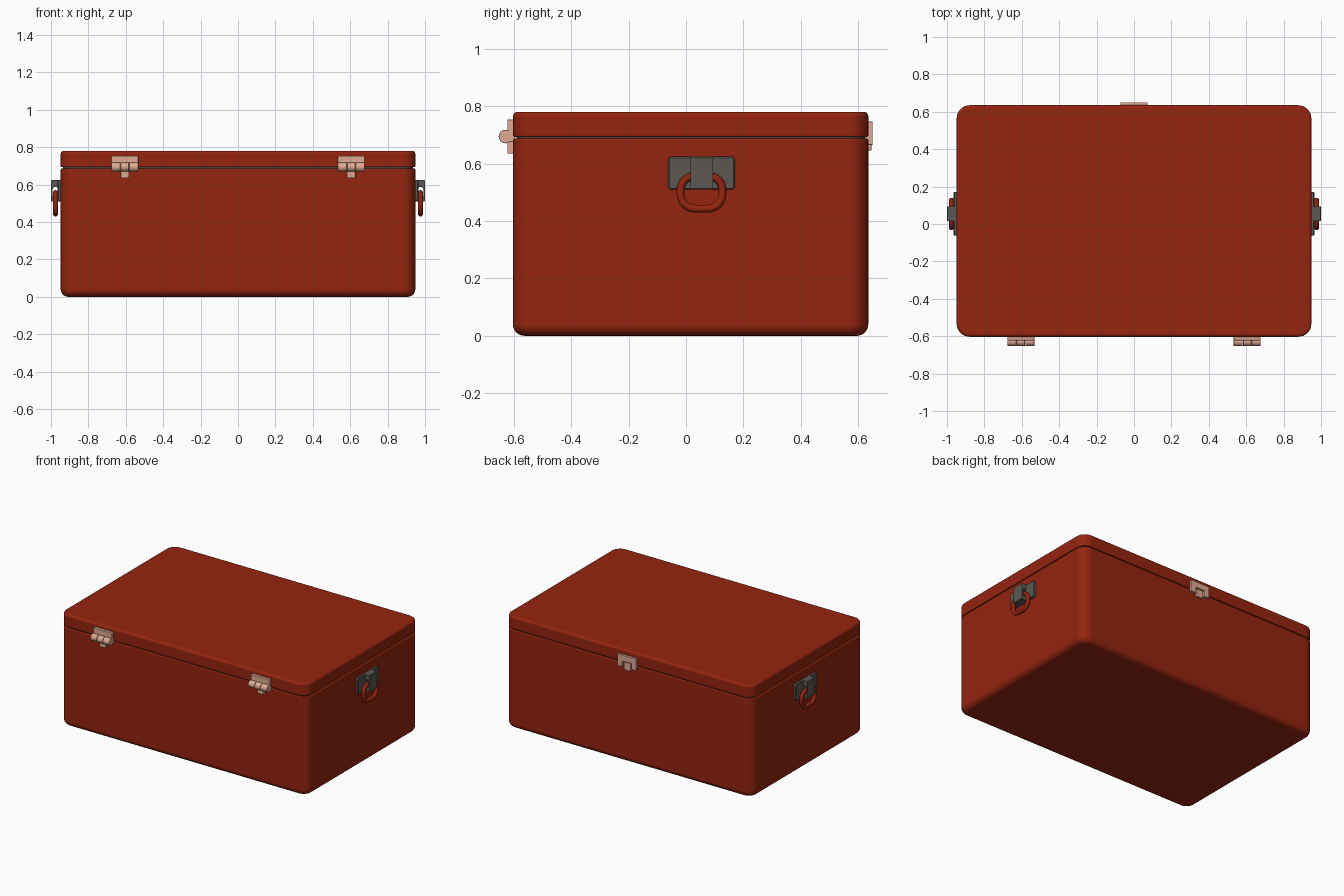
import bpy, bmesh, math
from mathutils import Vector

if "Cube" in bpy.data.objects:
    bpy.data.objects.remove(bpy.data.objects["Cube"])


def material(name, rgb):
    m = bpy.data.materials.new(name)
    m.diffuse_color = (*rgb, 1)
    m.use_nodes = True
    m.node_tree.nodes["Principled BSDF"].inputs["Base Color"].default_value = m.diffuse_color
    return m


RED = material("brick red", (0.30, 0.018, 0.005))
TAN = material("pale copper", (0.74, 0.40, 0.29))
GREY = material("dark grey", (0.107, 0.098, 0.084))


def finish(bm, name, mat, bevel=0):
    bmesh.ops.recalc_face_normals(bm, faces=bm.faces)
    me = bpy.data.meshes.new(name)
    bm.to_mesh(me)
    bm.free()
    me.materials.append(mat)
    ob = bpy.data.objects.new(name, me)
    bpy.context.collection.objects.link(ob)
    if bevel:
        b = ob.modifiers.new("Bevel", 'BEVEL')
        b.width, b.segments = bevel, 2
    bpy.ops.object.select_all(action='DESELECT')
    ob.select_set(True)
    bpy.context.view_layer.objects.active = ob
    bpy.ops.object.shade_smooth_by_angle(angle=math.radians(35))
    wn = ob.modifiers.new("WeightedNormal", 'WEIGHTED_NORMAL')
    wn.keep_sharp = True
    return ob


def rounded_rect(hu, hv, r, off, n=8):
    """Rounded rectangle, grown outward by off."""
    pts = []
    for q, (su, sv) in enumerate([(1, 1), (-1, 1), (-1, -1), (1, -1)]):
        for i in range(n + 1):
            a = math.pi / 2 * (q + i / n)
            pts.append((su * (hu - r) + (r + off) * math.cos(a),
                        sv * (hv - r) + (r + off) * math.sin(a)))
    return pts


def loft(name, mat, hu, hv, r, rings, place, closed=False):
    """Stack rounded rectangles given as (offset, height)."""
    bm = bmesh.new()
    loops = [[bm.verts.new(place(u, v, h)) for u, v in rounded_rect(hu, hv, r, off)]
             for off, h in rings]
    n = len(loops[0])
    pairs = list(zip(loops, loops[1:]))
    if closed:
        pairs.append((loops[-1], loops[0]))
    else:
        bm.faces.new(loops[0])
        bm.faces.new(loops[-1])
    for a, b in pairs:
        for i in range(n):
            j = (i + 1) % n
            bm.faces.new((a[i], a[j], b[j], b[i]))
    return finish(bm, name, mat)


def fillet(z, r, up, n=6):
    """Quarter-round rings at the bottom (up=1) or top (up=-1)."""
    out = []
    for i in range(n + 1):
        a = math.pi / 2 * i / n
        out.append((-r * (1 - math.sin(a)), z + up * r * (1 - math.cos(a))))
    return out if up > 0 else out[::-1]


def box(name, mat, x, y, z, bevel=0.003):
    bm = bmesh.new()
    bmesh.ops.create_cube(bm, size=1)
    for v in bm.verts:
        v.co = Vector([(a + b) / 2 + c * (b - a) for (a, b), c in zip((x, y, z), v.co)])
    return finish(bm, name, mat, bevel)


def prism(name, mat, profile, place, w0, w1, bevel=0):
    """Extrude a 2D profile between w0 and w1."""
    bm = bmesh.new()
    a = [bm.verts.new(place(u, v, w0)) for u, v in profile]
    b = [bm.verts.new(place(u, v, w1)) for u, v in profile]
    bm.faces.new(a)
    bm.faces.new(b)
    for i in range(len(a)):
        j = (i + 1) % len(a)
        bm.faces.new((a[i], a[j], b[j], b[i]))
    return finish(bm, name, mat, bevel)


# Chest body, seam strip and lid
CY, HX, HY, R = 0.016, 0.948, 0.619, 0.07
upright = lambda u, v, h: (u, v + CY, h)
loft("chest_body", RED, HX, HY, R,
     fillet(0, 0.04, 1) + fillet(0.687, 0.006, -1, 3), upright)
loft("seam_strip", GREY, HX, HY, R, [(-0.012, 0.67), (-0.012, 0.71)], upright)
loft("lid", RED, HX, HY, R,
     fillet(0.693, 0.006, 1, 3) + fillet(0.78, 0.016, -1), upright)

# Side handles: plate, looped strap and hanging ring
for s, side in ((1, "right"), (-1, "left")):
    sideways = lambda u, v, h: (s * h, u + 0.054, v)
    loft("handle_plate_" + side, GREY, 0.116, 0.0575, 0.012,
         [(0, 0.94), (0, 0.961), (-0.004, 0.965)],
         lambda u, v, h: (s * h, u + 0.054, v + 0.5665))
    arch = [(0.976 - 0.015 * math.cos(math.pi * i / 8),
             0.573 + 0.015 * math.sin(math.pi * i / 8)) for i in range(9)]
    strap = [(0.95, 0.624), (0.996, 0.624), (1.0, 0.62), (1.0, 0.513), (0.996, 0.509),
             (0.95, 0.509), (0.95, 0.54), (0.991, 0.54)] + arch[::-1] + [(0.961, 0.56), (0.95, 0.56)]
    prism("handle_strap_" + side, GREY, strap, lambda u, v, w: (s * u, w, v), 0.015, 0.094)
    tube = [(0.0135 * math.cos(math.tau * i / 12), 0.976 + 0.0135 * math.sin(math.tau * i / 12))
            for i in range(12)]
    loft("handle_ring_" + side, RED, 0.073, 0.057, 0.05, tube,
         lambda u, v, h: (s * h, u + 0.054, v + 0.5), closed=True)

# Front hinges: upper leaf, three knuckles and lower tab
circle = [(-0.629 + 0.0235 * math.cos(math.tau * i / 24),
           0.694 + 0.0235 * math.sin(math.tau * i / 24)) for i in range(24)]
for x, side in ((-0.605, "left"), (0.605, "right")):
    box("hinge_leaf_" + side, TAN, (x - 0.072, x + 0.072), (-0.622, -0.595), (0.675, 0.754))
    box("hinge_tab_" + side, TAN, (x - 0.023, x + 0.023), (-0.622, -0.595), (0.635, 0.70))
    for k, (a, b) in enumerate(((-0.072, -0.024), (-0.022, 0.022), (0.024, 0.072))):
        prism(f"hinge_knuckle_{side}_{k + 1}", TAN, circle,
              lambda u, v, w: (w, u, v), x + a, x + b, 0.002)

# Rear clasp: arched plate with a centre tab
notched = [(-0.073, 0.746), (0.073, 0.746), (0.073, 0.665), (0.034, 0.665), (0.034, 0.705),
           (-0.034, 0.705), (-0.034, 0.665), (-0.073, 0.665)]
prism("clasp_plate", TAN, notched, lambda u, v, w: (u, w, v), 0.625, 0.65, 0.002)
box("clasp_tab", TAN, (-0.026, 0.026), (0.625, 0.646), (0.646, 0.70), 0.002)
